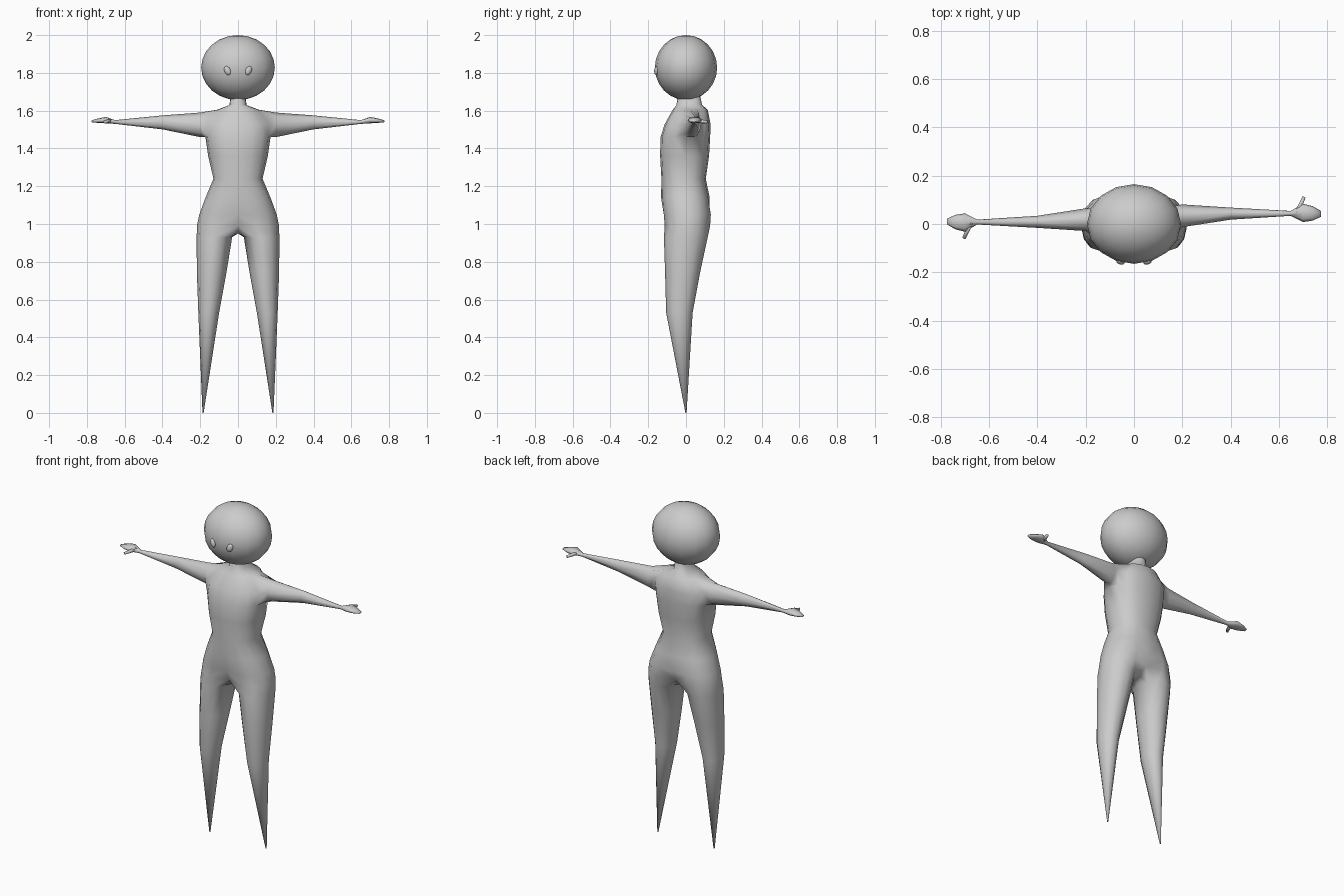
import bpy, bmesh, math
from math import sin, cos, radians
from mathutils import Vector

cube = bpy.data.objects.get("Cube")
if cube:
    bpy.data.objects.remove(cube, do_unlink=True)

grey = bpy.data.materials.new("plain grey")
grey.use_nodes = True
grey.diffuse_color = (0.6, 0.6, 0.6, 1)
grey.node_tree.nodes["Principled BSDF"].inputs["Base Color"].default_value = (0.6, 0.6, 0.6, 1)


def finish(bm, name):
    """Turn a bmesh into a smooth, grey object."""
    bmesh.ops.remove_doubles(bm, verts=bm.verts, dist=0.0005)
    bmesh.ops.recalc_face_normals(bm, faces=bm.faces)
    for f in bm.faces:
        f.smooth = True
    mesh = bpy.data.meshes.new(name)
    bm.to_mesh(mesh)
    bm.free()
    mesh.materials.append(grey)
    obj = bpy.data.objects.new(name, mesh)
    bpy.context.collection.objects.link(obj)
    return obj


def power(v, p=0.85):
    return math.copysign(abs(v) ** p, v)


def bridge(bm, a, b):
    """Join two closed rings with quads."""
    n = len(a)
    for i in range(n):
        j = (i + 1) % n
        bm.faces.new((a[i], a[j], b[j], b[i]))


# Torso: height, half width, front y, back y
TORSO = [(1.68, .04, -.045, .075), (1.63, .045, -.05, .085), (1.605, .11, -.07, .115),
         (1.53, .175, -.112, .13), (1.46, .172, -.135, .128), (1.36, .158, -.137, .122),
         (1.24, .13, -.13, .105), (1.14, .172, -.132, .125), (1.05, .205, -.126, .14),
         (.99, .217, -.121, .136)]
# Legs: height, centre x, half width, front y, back y
LEG = [(.93, .125, .094, -.117, .115), (.75, .139, .079, -.111, .076),
       (.53, .155, .055, -.105, .035), (0, .185, .003, -.003, .003)]
# Arms and hands: x, height, half height, y offset, half depth
ARM = [(.2, 1.525, .065, .008, .047), (.4, 1.538, .037, .017, .025),
       (.65, 1.54, .01, .018, .01), (.70, 1.55, .017, .02, .038),
       (.74, 1.547, .012, .018, .03), (.775, 1.544, .005, .016, .012)]
MID_Y = .026

body = bmesh.new()
for s in (1, -1):
    # half torso, with a hole left at the shoulder
    rows = []
    for z, w, y0, y1 in TORSO:
        row = []
        for i in range(9):
            a = radians(-90 + 22.5 * i)
            x = 0 if i in (0, 8) else w * power(cos(a))
            row.append(body.verts.new((s * x, (y0 + y1) / 2 + (y1 - y0) / 2 * power(sin(a)), z)))
        rows.append(row)
    for i in (0, 8):
        rows[-1][i].co.y *= .72
        rows[-2][i].co.y *= .9
    for r in range(len(rows) - 1):
        for c in range(8):
            if not (r in (2, 3) and c in (3, 4)):
                body.faces.new((rows[r][c], rows[r][c + 1], rows[r + 1][c + 1], rows[r + 1][c]))

    # leg, starting from the hip row closed by the crotch
    crotch = [body.verts.new((0, y, .95)) for y in (.055, 0, -.05)]
    ring = rows[-1] + crotch
    for z, cx, w, y0, y1 in LEG:
        new = []
        for i in range(12):
            a = radians(-120 + 30 * i)
            new.append(body.verts.new((s * (cx + w * cos(a)),
                                       (y0 + y1) / 2 + (y1 - y0) / 2 * sin(a), z)))
        bridge(body, ring, new)
        ring = new
    body.faces.new(ring)

    # arm and hand, grown from the shoulder hole
    ring = [rows[r][c] for r, c in ((2, 3), (2, 4), (2, 5), (3, 5), (4, 5), (4, 4), (4, 3), (3, 3))]
    for x, z, h, off, d in ARM:
        new = []
        for i in range(8):
            a = radians(135 - 45 * i)
            new.append(body.verts.new((s * x, MID_Y + s * off + d * cos(a), z + h * sin(a))))
        bridge(body, ring, new)
        ring = new
    body.faces.new(ring)

    # thumb
    thumb = bmesh.new()
    start, end = Vector((.675, .02, 1.547)), Vector((.705, .086, 1.54))
    for p in (start, end):
        p.x, p.y = s * p.x, MID_Y + s * p.y
    bmesh.ops.create_cone(thumb, cap_ends=True, segments=6, radius1=.012, radius2=.008,
                          depth=(end - start).length)
    turn = (end - start).to_track_quat('Z', 'Y').to_matrix()
    bmesh.ops.rotate(thumb, verts=thumb.verts, matrix=turn)
    bmesh.ops.translate(thumb, verts=thumb.verts, vec=(start + end) / 2)
    finish(thumb, "left_thumb" if s > 0 else "right_thumb")

    # eye: small flattened bead tilted outward at the top
    eye = bmesh.new()
    bmesh.ops.create_uvsphere(eye, u_segments=12, v_segments=8, radius=1)
    obj = finish(eye, "left_eye" if s > 0 else "right_eye")
    obj.scale = (.017, .012, .025)
    obj.location = (s * .056, -.156, 1.812)
    obj.rotation_euler = (0, s * radians(25), s * radians(18))

finish(body, "body")

# head
head = bmesh.new()
bmesh.ops.create_uvsphere(head, u_segments=16, v_segments=12, radius=1)
obj = finish(head, "head")
obj.scale = (.195, .165, .172)
obj.location = (0, 0, 1.828)
